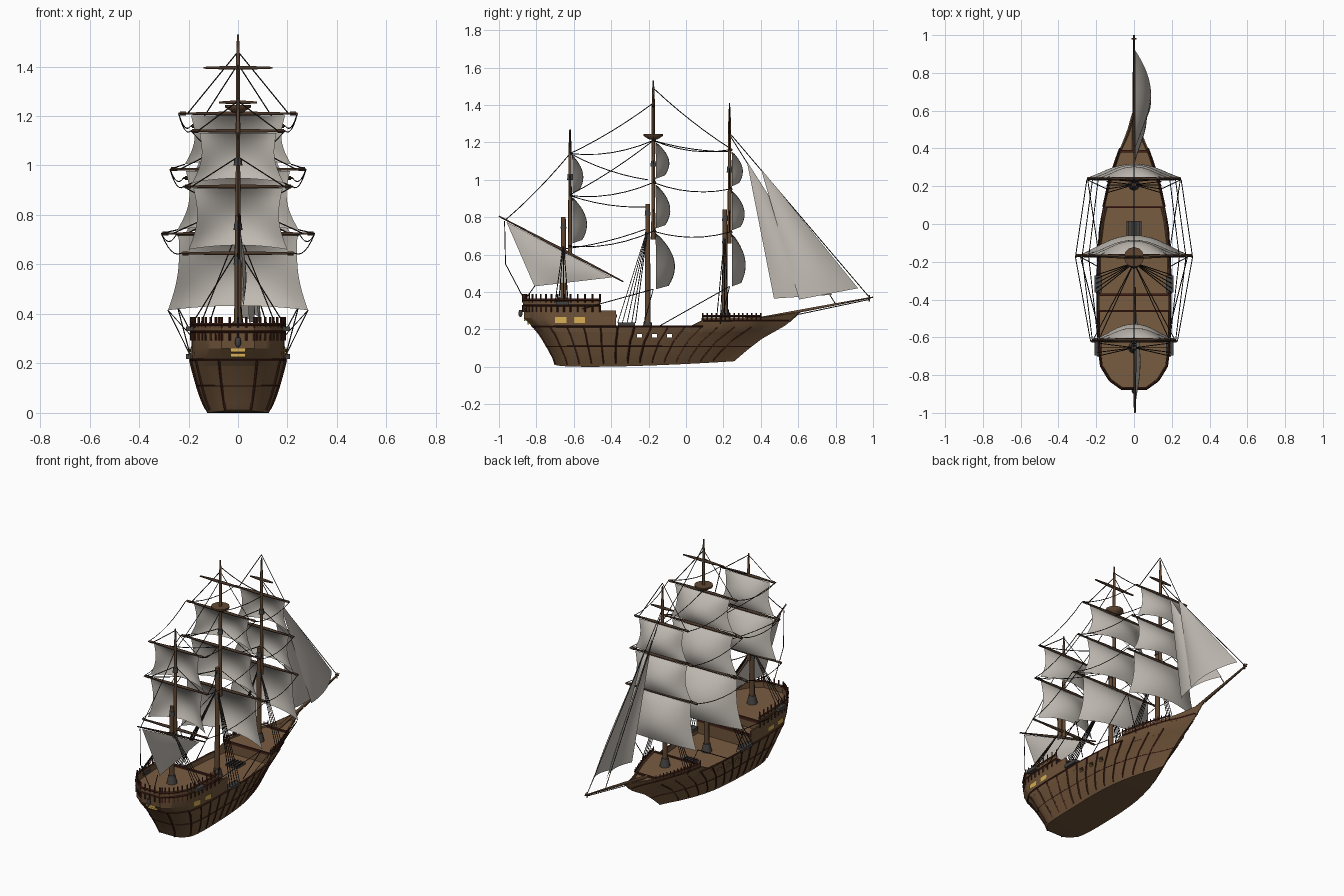
import bpy, bmesh, math
from mathutils import Vector

if "Cube" in bpy.data.objects:
    bpy.data.objects.remove(bpy.data.objects["Cube"])


def material(name, hexcol):
    m = bpy.data.materials.new(name)
    m.diffuse_color = [(int(hexcol[i:i + 2], 16) / 255) ** 2.2 for i in (0, 2, 4)] + [1]
    m.use_nodes = True
    m.node_tree.nodes["Principled BSDF"].inputs["Base Color"].default_value = m.diffuse_color
    return m


HULL = material("hull brown", "6d533b")
DECK = material("deck brown", "785c43")
TRIM = material("dark red trim", "45261d")
MAST = material("mast wood", "614935")
YARD = material("yard wood", "4a382c")
ROPE = material("tarred rope", "302a26")
SAIL = material("sail canvas", "beb8b0")
GOLD = material("window gold", "d6ae55")
IRON = material("iron grey", "474543")


def interp(table, x):
    for (a, va), (b, vb) in zip(table, table[1:]):
        if x <= b:
            return va + (vb - va) * max(0, (x - a) / (b - a))
    return table[-1][1]


# Hull lines: stern end, bow end and half width by height, and plan shape
STERN = [(0, -.70), (.05, -.715), (.13, -.76), (.19, -.80), (.26, -.865), (.4, -.875)]
BOW = [(0, .26), (.04, .27), (.135, .38), (.22, .53), (.285, .61), (.4, .62)]
WIDE = [(0, .125), (.05, .145), (.1, .163), (.21, .193), (.27, .188), (.4, .190)]
PLAN = [(0, .35), (.03, .68), (.08, .92), (.13, .97), (.22, 1), (.45, 1), (.59, .94), (.66, .86),
        (.76, .69), (.865, .42), (.93, .19), (1, .01)]


def half(y, z):
    a, b = interp(STERN, z), interp(BOW, z)
    return interp(WIDE, z) * interp(PLAN, (y - a) / (b - a))


def side(z, y0, y1, n=24, ease=True):
    a, b = max(y0, interp(STERN, z)), min(y1, interp(BOW, z))
    out = []
    for i in range(n + 1):
        s = 1 - math.cos(math.pi / 2 * i / n) if ease else i / n
        y = a + (b - a) * s
        out.append((half(y, z), y, z))
    return out


def flip(path):
    return [(-p[0],) + tuple(p[1:]) for p in path]


def both(paths):
    return paths + [flip(p) for p in paths]


def finish(name, bm, mats, smooth=None):
    me = bpy.data.meshes.new(name)
    bm.to_mesh(me)
    bm.free()
    ob = bpy.data.objects.new(name, me)
    bpy.context.collection.objects.link(ob)
    for m in mats:
        me.materials.append(m)
    if smooth:
        bpy.context.view_layer.objects.active = ob
        ob.select_set(True)
        bpy.ops.object.shade_smooth_by_angle(angle=math.radians(smooth))
        ob.select_set(False)
    return ob


def block(name, y0, y1, zs, keel=False):
    """Solid slice of the hull with a deck-coloured top."""
    bm = bmesh.new()
    rows = []
    for z in zs:
        pts = side(z, y0, y1)
        if keel and z == 0:
            pts = [(x, y, .03 * ((i / 24 - .4) / .6) ** 2) for i, (x, y, _) in enumerate(pts)]
        rows.append(([bm.verts.new(p) for p in pts], [bm.verts.new(p) for p in flip(pts)]))
    for (r0, l0), (r1, l1) in zip(rows, rows[1:]):
        for i in range(24):
            bm.faces.new((r0[i], r0[i + 1], r1[i + 1], r1[i]))
            bm.faces.new((l0[i + 1], l0[i], l1[i], l1[i + 1]))
        bm.faces.new((l0[0], r0[0], r1[0], l1[0]))
        bm.faces.new((r0[-1], l0[-1], l1[-1], r1[-1]))
    for k, (r, l) in enumerate((rows[0], rows[-1])):
        for i in range(24):
            bm.faces.new((r[i], r[i + 1], l[i + 1], l[i])).material_index = k
    bmesh.ops.recalc_face_normals(bm, faces=bm.faces)
    return finish(name, bm, [HULL, DECK], 30)


def wall(name, ys, zs, rise=lambda y: 0, thick=.008):
    """Thin bulwark on both sides."""
    bm = bmesh.new()
    for sg in (1, -1):
        g = []
        for k, z in enumerate(zs):
            row = []
            for y in ys:
                zz = z + (rise(y) if k == len(zs) - 1 else 0)
                yy = min(y, interp(BOW, zz))
                row.append(bm.verts.new((sg * (half(yy, zz) - thick / 2), yy, zz)))
            g.append(row)
        for k in range(len(zs) - 1):
            for i in range(len(ys) - 1):
                bm.faces.new((g[k][i], g[k][i + 1], g[k + 1][i + 1], g[k + 1][i]))
    ob = finish(name, bm, [HULL])
    mod = ob.modifiers.new("thickness", 'SOLIDIFY')
    mod.thickness, mod.offset = thick, 0


def tubes(name, paths, r, mat, res=0):
    """Round bars along paths; an optional 4th value scales the radius."""
    cu = bpy.data.curves.new(name, 'CURVE')
    cu.dimensions, cu.bevel_depth, cu.bevel_resolution, cu.use_fill_caps = '3D', r, res, True
    for path in paths:
        sp = cu.splines.new('POLY')
        sp.points.add(len(path) - 1)
        sp.use_smooth = res > 0
        for pt, p in zip(sp.points, path):
            pt.co = (p[0], p[1], p[2], 1)
            pt.radius = p[3] if len(p) > 3 else 1
    ob = bpy.data.objects.new(name, cu)
    bpy.context.collection.objects.link(ob)
    cu.materials.append(mat)
    bpy.context.view_layer.objects.active = ob
    ob.select_set(True)
    bpy.ops.object.convert(target='MESH')
    bpy.context.view_layer.objects.active.select_set(False)


def boxes(name, specs, mat):
    bm = bmesh.new()
    for c, s in specs:
        vs = bmesh.ops.create_cube(bm, size=1)["verts"]
        for v in vs:
            v.co = Vector(c) + Vector([v.co[i] * s[i] for i in range(3)])
    return finish(name, bm, [mat])


def patch(name, f, n=12):
    bm = bmesh.new()
    g = [[bm.verts.new(f(i / n, j / n)) for i in range(n + 1)] for j in range(n + 1)]
    for j in range(n):
        for i in range(n):
            bm.faces.new((g[j][i], g[j][i + 1], g[j + 1][i + 1], g[j + 1][i]))
    bmesh.ops.remove_doubles(bm, verts=bm.verts, dist=1e-5)
    for f_ in bm.faces:
        f_.smooth = True
    finish(name, bm, [SAIL])


# Hull with see-through gun ports, and raised decks
hull = block("lower_hull", -2, 2, [0, .04, .09, .15, .19], True)
cutter = boxes("port_cutter", [((0, y, .166), (1, .026, .021)) for y in (-.249, -.168, -.088)], HULL)
cut = hull.modifiers.new("ports", 'BOOLEAN')
cut.object, cut.operation, cut.solver = cutter, 'DIFFERENCE', 'EXACT'
bpy.context.view_layer.objects.active = hull
bpy.ops.object.modifier_apply(modifier="ports")
bpy.data.objects.remove(cutter)
block("quarterdeck", -2, -.46, [.19, .225, .26, .32])
block("quarterdeck_step", -.46, -.375, [.19, .225, .27])
block("forecastle", .09, 2, [.19, .22, .255])
wall("waist_bulwark", [-.375, -.3, -.2, -.1, .02, .06, .09], [.185, .215],
     lambda y: .035 * max(0, (y - .02) / .07))
wall("step_bulwark", [-.46, -.42, -.375], [.27, .30])
wall("quarterdeck_bulwark", [y for _, y, _ in side(.32, -.869, -.46, 16)], [.315, .352])
boxes("stern_bulwark", [((0, -.867, .335), (.136, .008, .034))], HULL)
wall("forecastle_bulwark", [.09 + .026 * i for i in range(21)], [.24, .264],
     lambda y: .026 * max(0, (y - .4) / .2))

# Ribs and wales on the hull
ribs = []
for k in range(14):
    t = .0045 + .067 * k
    rib = []
    for z in (.012, .05, .09, .135, .175, .212):
        a, b = interp(STERN, z), interp(BOW, z)
        y = a + t * (b - a)
        rib.append((half(y, z), y, z + (.02 * t if z < .02 else 0)))
    ribs.append(rib)
tubes("hull_ribs", both(ribs), .0052, TRIM)
around = lambda z, y1, n=24: flip(side(z, -2, y1, n))[::-1] + side(z, -2, y1, n)
tubes("hull_wales", [around(.215, .09)] + both([side(.247, .09, .55)]), .005, TRIM)
tubes("lower_wale", [around(.11, .36)], .003, TRIM)

# Quarterdeck and forecastle rails
tubes("quarterdeck_rails", [around(.328, -.46), around(.358, -.46)], .006, TRIM)
posts = []
for z0, z1 in ((.293, .33), (.345, .388)):
    posts += [[(x, y, z0), (x, y, z1)] for x, y, _ in side(.32, -2, -.46, 16)]
    posts += [[(x, -.872, z0), (x, -.872, z1)] for x in (0, .034)]
tubes("quarterdeck_posts", both(posts), .005, TRIM)
fore = side(.262, .09, .4, 13, False)
tubes("forecastle_rail", both([[(x, y, .272) for x, y, _ in fore]]), .006, TRIM)
tubes("forecastle_posts", both([[(x, y, .25), (x, y, .287)] for x, y, _ in fore]), .004, TRIM)
boxes("deck_beams", [((0, -.375, .272), (.37, .012, .016)), ((0, -.46, .322), (.37, .012, .016)),
                     ((0, .09, .255), (.31, .012, .014)), ((0, .385, .258), (.15, .012, .012))], TRIM)
boxes("deck_hatch", [((0, -.025, .194), (.08, .08, .014))], IRON)
boxes("hatch_bars", [((x, -.025, .203), (.006, .08, .005)) for x in (-.03, -.01, .01, .03)], ROPE)
boxes("shroud_channels", [((s * .19, y, z), (.04, w, .02)) for s in (1, -1)
                          for y, z, w in ((-.318, .228, .09), (-.66, .34, .07))], IRON)

# Gold windows as thin upright plates on the quarters and stern
bm = bmesh.new()
for sg in (1, -1):
    for y0 in (-.70, -.60):
        bm.faces.new([bm.verts.new((sg * (half(y, .25) + .006), y, z)) for y, z in
                      ((y0, .234), (y0 + .06, .234), (y0 + .06, .265), (y0, .265))][::sg])
finish("quarter_windows", bm, [GOLD])
boxes("stern_windows", [((0, interp(STERN, z) - .003, z), (.062, .009, .014)) for z in (.233, .253)], GOLD)
tubes("stern_lantern", [[(0, -.885, .265, .4), (0, -.885, .28, 1.2), (0, -.885, .305, .8)]], .011, IRON, 1)

# Masts: lower y, base z, lower top, upper y, upper base, tip
MASTS = {"mizzen": (-.655, .32, .80, -.62, .60, 1.27), "main": (-.205, .19, .87, -.175, .68, 1.53),
         "fore": (.208, .255, .84, .233, .66, 1.39)}
for name, (yl, z0, z1, yu, z2, z3) in MASTS.items():
    tubes(name + "_mast", [[(0, yl, z0), (0, yl, z1, .75)], [(0, yu, z2, .7), (0, yu, z3 - .1, .5),
                           (0, yu, z3, .25)]], .016, MAST, 2)
    tubes(name + "_mast_base", [[(0, yl, z0, 1.2), (0, yl, z0 + .05, .8)]], .026, IRON, 2)
    tubes(name + "_mast_caps", [[(0, y, z), (0, y, z + .03, .8)] for y, z in
                                ((yl, z2), (yl, z1 - .06), (yu, z1 + .2))], .018, IRON, 1)
tubes("crows_nest", [[(0, -.175, 1.215, .4), (0, -.175, 1.235), (0, -.175, 1.245)]], .053, MAST, 4)
tubes("bowsprit", [[(0, .38, .255, 1), (0, .7, .315, .8), (0, 1, .372, .4)],
                   [(-.012, .98, .37, .4), (.012, .98, .37, .4)], [(0, .98, .35, .4), (0, .98, .385, .4)]],
      .01, MAST, 1)

# Square sails: top z, bottom z, top half width, bottom half width, bulge, yard half length
RIG = {"mizzen": [(1.14, .93, .155, .185, .06, .19), (.915, .66, .18, .20, .08, .22)],
       "main": [(1.21, 1.005, .19, .215, .075, .24), (.985, .74, .21, .245, .08, .275),
                (.725, .415, .24, .283, .105, .31)],
       "fore": [(1.16, .965, .155, .18, .06, .19), (.95, .73, .18, .21, .07, .22),
                (.72, .43, .205, .245, .075, .25)]}


def square_sail(name, y0, zt, zb, wt, wb, bulge, waist):
    def f(u, v):
        u = 2 * u - 1
        w = (wt + (wb - wt) * v) * (1 - waist * math.sin(math.pi * v))
        arc = 1 - u * u
        belly = math.sin(math.pi * .78 * v) ** .85
        return (u * w, y0 + bulge * (.04 + .96 * arc) * belly, zt + (zb - zt) * v + .018 * v * arc)
    patch(name, f)


yards = [(-.175, 1.395, .14), (.233, 1.255, .077), (-.62, .645, .23)]
ropes = []


def sagged(p, q, sag):
    return [tuple(Vector(p).lerp(Vector(q), i / 6) - Vector((0, 0, sag * 4 * i / 6 * (1 - i / 6))))
            for i in range(7)]


for name, sails in RIG.items():
    yu = MASTS[name][3]
    for k, (zt, zb, wt, wb, bulge, yl) in enumerate(sails):
        square_sail(f"{name}_sail_{k + 1}", yu + .011, zt - .008, zb, wt, wb, bulge, .07 if k == 2 else .13)
        yards.append((yu + .008, zt, yl))
        end = (yl, yu, zt)
        ropes.append([(0, yu, zt + (.25 if k == 0 and name != "mizzen" else .12)), (yl * .85, yu, zt)])
        if name == "mizzen":  # braces lead forward to the main mast
            ropes.append(sagged(end, (0, -.205, zt - .06 if k else 1.0), .02))
        else:  # braces lead aft to the yard ends of the next mast
            aft = "mizzen" if name == "main" else "main"
            aft_yards = [(s[5], s[0]) for s in RIG[aft]] + [(.23, .645)]
            w, z = aft_yards[k]
            ropes.append(sagged(end, (w, MASTS[aft][3], z), .03))
        if k:
            ropes.append([(sails[k - 1][3], yu + .01, sails[k - 1][1]), end])
        if k == 2:
            hy, hz = yu - .38, .31 if name == "main" else .215
            ropes.append([(wb, yu, zb), (half(hy, hz), hy, hz)])
            ropes.append([(wb, yu, zb), (half(yu - .05, .23), yu - .05, .23)])
tubes("yards", [[(-w, y, z, .5), (-w * .3, y, z), (w * .3, y, z), (w, y, z, .5)] for y, z, w in yards],
      .0085, YARD, 1)
tubes("yard_end_blocks", both([[(w - .03, y, z), (w - .005, y, z)] for y, z, w in yards[2:]]), .008, YARD)

# Shrouds from the sides up to the lower masts
for y, zt, x, zb, ys in ((-.205, .74, .2, .235, (-.365, -.34, -.315, -.29, -.27)),
                         (-.655, .66, .195, .345, (-.70, -.68, -.655, -.63)),
                         (.208, .72, .145, .27, (.165, .185, .205, .225))):
    ropes += [[(0, y, zt), (x, yy, zb)] for yy in ys]
tubes("side_rigging", both(ropes), .0024, ROPE)
tubes("stays", [sagged((0, *p), (0, *q), .015) for p, q in (
    ((-.175, 1.49), (.233, 1.17)), ((-.62, 1.14), (-.175, 1.41)), ((-.62, 1.14), (-.96, .79)),
    ((-.175, 1.21), (.233, 1.15)), ((-.62, .92), (-.175, 1.21)), ((-.655, .63), (-.205, .74)))] +
    [[(0, .233, 1.25), (0, .98, .372)], [(0, .233, 1.24), (0, .80, .335)], [(0, .98, .36), (0, .60, .28)],
     [(0, -.97, .78), (0, -.965, .55), (0, -.87, .37)], [(.01, -.81, .43), (.02, -.86, .36)]], .0024, ROPE)


# Triangular sails: lateen at the stern and two jibs, bellied to one side
def triangle_sail(name, a, b, c, belly, foot=0):
    a, b, c = Vector(a), Vector(b), Vector(c)

    def f(u, v):
        wa, wb, wc = 1 - v, v * (1 - u), v * u
        return a * wa + b * wb + c * wc + Vector((belly * 27 * wa * wb * wc + foot * 4 * wb * wc, 0, 0))
    patch(name, f)


triangle_sail("outer_jib", (.005, .40, 1.06), (.005, .92, .42), (.085, .605, .36), .02, .035)
triangle_sail("inner_jib", (.005, .325, 1.10), (.005, .78, .385), (.045, .47, .365), .02, .04)
triangle_sail("lateen_sail", (.008, -.96, .775), (.008, -.395, .478), (.025, -.81, .43), .02)
tubes("lateen_yard", [[(.005, -1, .805, .5), (.005, -.66, .626), (.005, -.335, .455, .5)]], .0085, YARD, 1)
